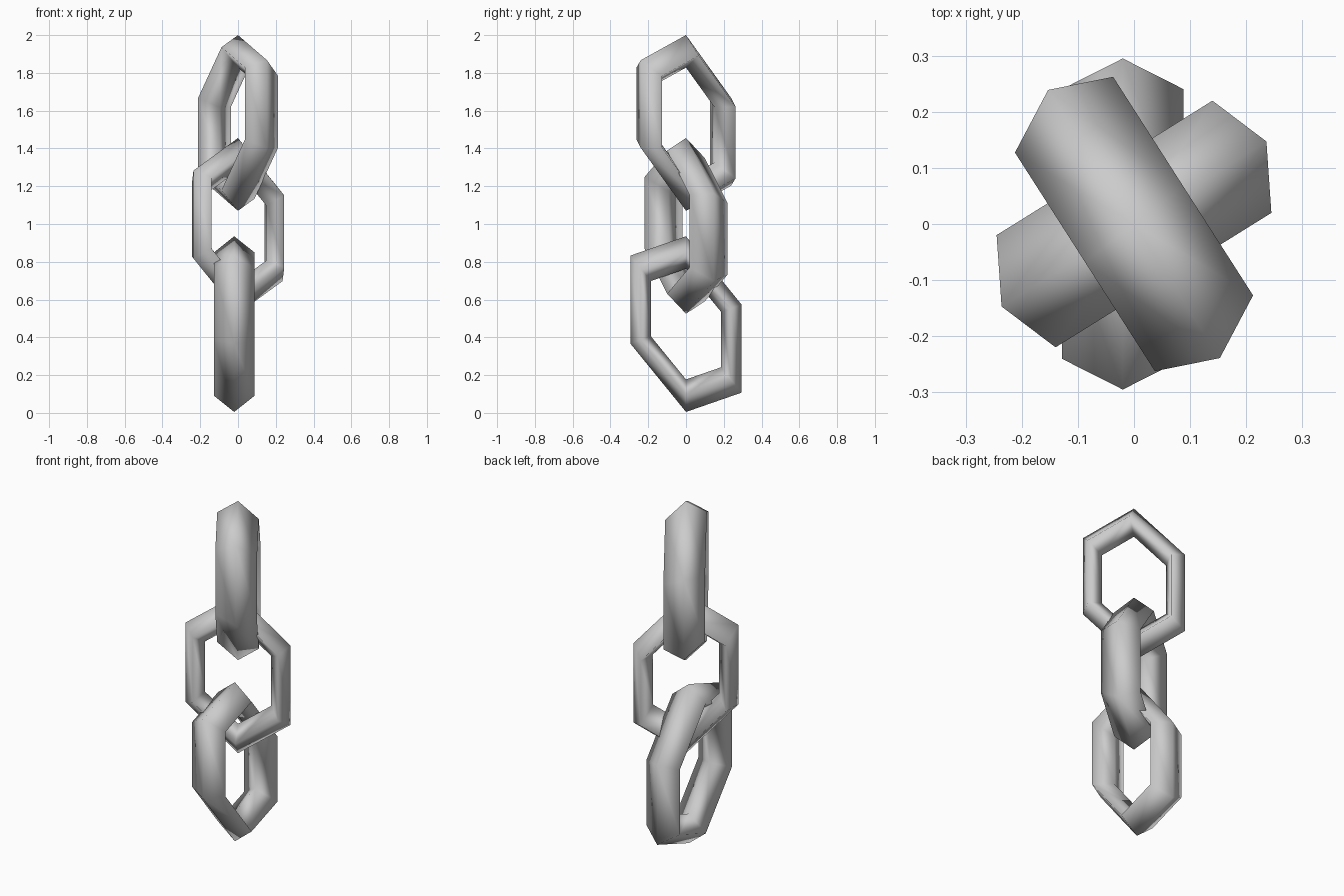
import bpy
from mathutils import Matrix, Vector

if "Cube" in bpy.data.objects:
    bpy.data.objects.remove(bpy.data.objects["Cube"])

MAJOR, MINOR = 0.815, 0.185   # ring proportions, outer radius = 1
HALF_HEIGHT = 0.465


def chain_link(name, centre, side, half_thickness):
    """Six-sided ring with diamond section, stretched upright and skewed.
    side: middle of one outer upright edge, half_thickness: offset of the section's flank."""
    bpy.ops.mesh.primitive_torus_add(major_segments=6, minor_segments=4,
                                     major_radius=MAJOR, minor_radius=MINOR)
    ob = bpy.context.object
    ob.name = name
    up = Vector((0, 0, HALF_HEIGHT))
    across = Vector(side) / 0.866
    depth = Vector(half_thickness) / MINOR
    skew = Matrix((up, across, depth)).transposed().to_4x4()
    ob.data.transform(skew)
    ob.location = centre
    bpy.ops.object.shade_smooth()
    return ob


# top, middle and bottom links, each turned about a quarter turn from the next
chain_link("top_link", (0, 0, 1.535), (-0.153, 0.239, -0.10), (-0.0875, -0.0675, 0.022))
chain_link("middle_link", (0, 0, 0.99), (0.236, 0.147, -0.06), (-0.0525, 0.10, -0.02))
chain_link("bottom_link", (-0.02, 0, 0.47), (0, 0.295, -0.13), (-0.108, 0, 0))
